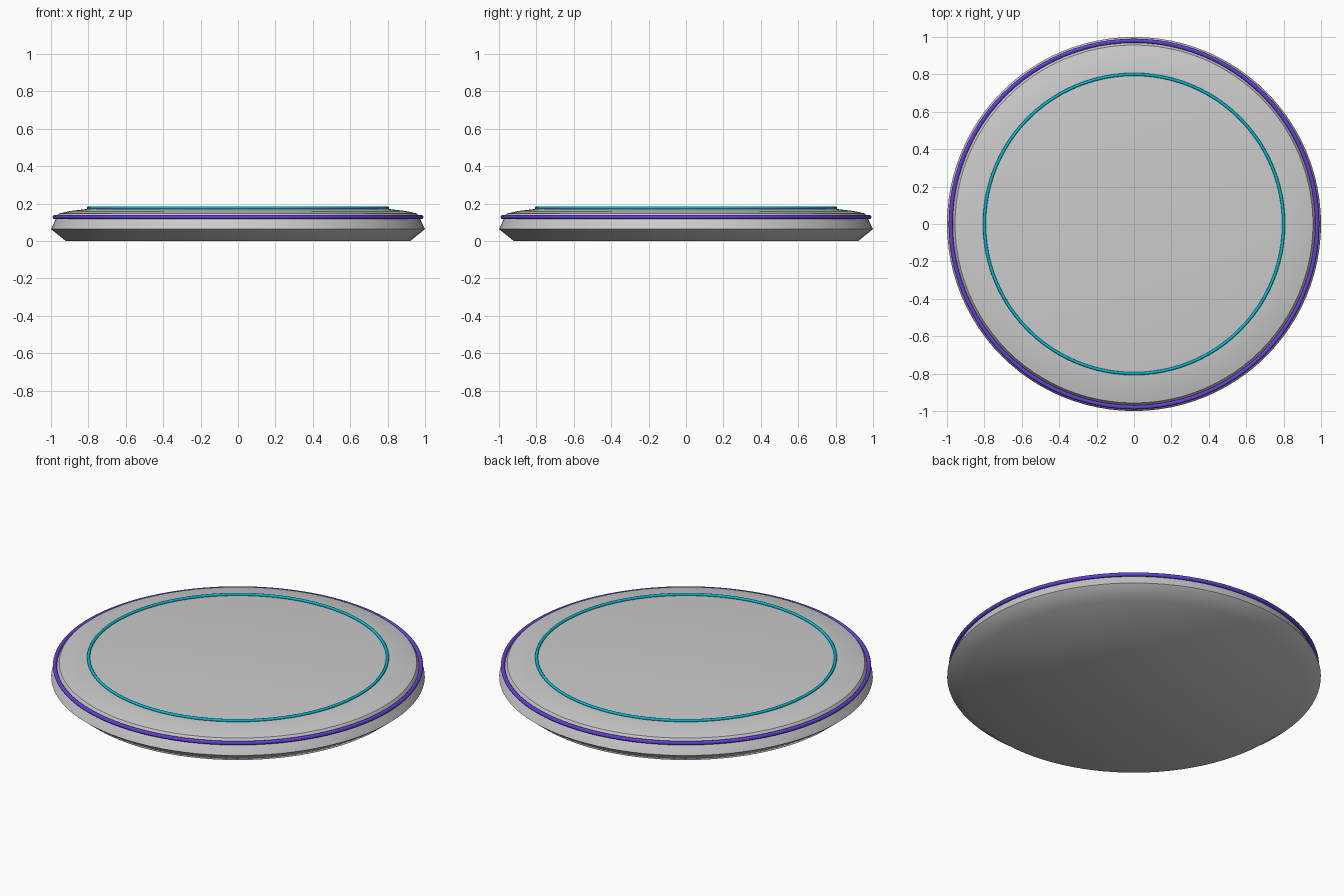
import bpy
import math

if "Cube" in bpy.data.objects:
    bpy.data.objects.remove(bpy.data.objects["Cube"])


def material(name, rgb):
    m = bpy.data.materials.new(name)
    m.diffuse_color = (*rgb, 1.0)
    m.use_nodes = True
    m.node_tree.nodes["Principled BSDF"].inputs["Base Color"].default_value = m.diffuse_color
    return m


grey = material("light grey", (0.60, 0.60, 0.60))
purple = material("purple", (0.13, 0.05, 0.68))
cyan = material("cyan", (0.0, 0.50, 0.68))


def lathe(name, profile, mat, n=96):
    """Revolve (radius, height) points around z and cap both ends."""
    verts = [(r * math.cos(2 * math.pi * i / n), r * math.sin(2 * math.pi * i / n), z)
             for r, z in profile for i in range(n)]
    faces = [(k * n + i, k * n + (i + 1) % n, (k + 1) * n + (i + 1) % n, (k + 1) * n + i)
             for k in range(len(profile) - 1) for i in range(n)]
    faces.append(tuple(reversed(range(n))))
    faces.append(tuple(range((len(profile) - 1) * n, len(profile) * n)))
    mesh = bpy.data.meshes.new(name)
    mesh.from_pydata(verts, [], faces)
    mesh.materials.append(mat)
    obj = bpy.data.objects.new(name, mesh)
    bpy.context.collection.objects.link(obj)
    smooth(obj)
    return obj


def smooth(obj):
    bpy.ops.object.select_all(action='DESELECT')
    obj.select_set(True)
    bpy.context.view_layer.objects.active = obj
    bpy.ops.object.shade_smooth_by_angle(angle=math.radians(40))


def ring(name, radius, tube, z, mat):
    bpy.ops.mesh.primitive_torus_add(major_radius=radius, minor_radius=tube,
                                     major_segments=96, minor_segments=12,
                                     location=(0, 0, z))
    obj = bpy.context.object
    obj.name = name
    obj.data.materials.append(mat)
    smooth(obj)


# Disc body: flat underside, flared rim, short wall and gently sloped top
lathe("disc_body", [(0.92, 0.0), (1.0, 0.064), (0.968, 0.13), (0.957, 0.147),
                    (0.90, 0.160), (0.80, 0.172)], grey)

# Trim rings
ring("outer_rim_ring", 0.98, 0.011, 0.128, purple)
ring("inner_top_ring", 0.80, 0.008, 0.177, cyan)
